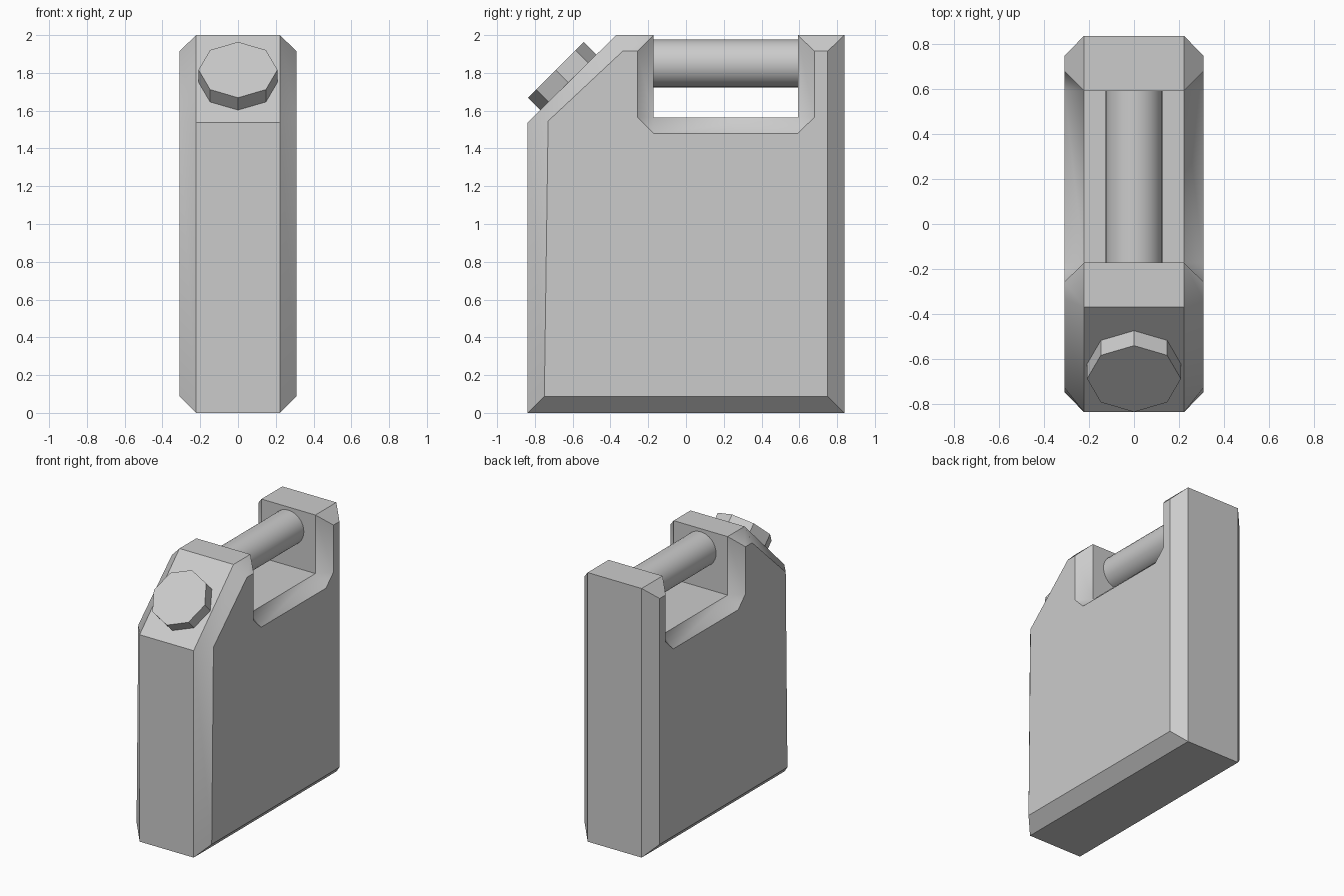
import bpy, bmesh, math
from mathutils import Matrix

if "Cube" in bpy.data.objects:
    bpy.data.objects.remove(bpy.data.objects["Cube"])

# (outer y, outer z, inner y, inner z): rim outline and inset side-panel outline
PROFILE = [
    (-0.838, 0.0, -0.75, 0.088), (0.838, 0.0, 0.75, 0.088),
    (0.838, 2.0, 0.75, 1.915), (0.592, 2.0, 0.68, 1.915),
    (0.592, 1.565, 0.68, 1.565), (0.592, 1.565, 0.592, 1.48),
    (-0.172, 1.565, -0.172, 1.48), (-0.172, 1.565, -0.257, 1.565),
    (-0.172, 2.0, -0.257, 1.915), (-0.37, 2.0, -0.335, 1.915),
    (-0.838, 1.538, -0.73, 1.545),
]
RIM_X, PANEL_X = 0.222, 0.309


def finish(name, bm, smooth):
    bmesh.ops.recalc_face_normals(bm, faces=bm.faces)
    mesh = bpy.data.meshes.new(name)
    bm.to_mesh(mesh)
    bm.free()
    obj = bpy.data.objects.new(name, mesh)
    bpy.context.collection.objects.link(obj)
    if smooth:
        bpy.ops.object.select_all(action='DESELECT')
        obj.select_set(True)
        bpy.context.view_layer.objects.active = obj
        bpy.ops.object.shade_smooth_by_angle(angle=math.radians(40))
    return obj


def can_body():
    bm = bmesh.new()
    cache = {}

    def vert(x, y, z):
        if (x, y, z) not in cache:
            cache[(x, y, z)] = bm.verts.new((x, y, z))
        return cache[(x, y, z)]

    def face(verts):
        verts = list(dict.fromkeys(verts))
        if len(verts) > 2:
            bm.faces.new(verts)

    # Cross-section rings: left panel, left rim, right rim, right panel
    rings = [
        [vert(-PANEL_X, c, d) for a, b, c, d in PROFILE],
        [vert(-RIM_X, a, b) for a, b, c, d in PROFILE],
        [vert(RIM_X, a, b) for a, b, c, d in PROFILE],
        [vert(PANEL_X, c, d) for a, b, c, d in PROFILE],
    ]
    n = len(PROFILE)
    for r, s in zip(rings, rings[1:]):
        for i in range(n):
            j = (i + 1) % n
            face([r[i], r[j], s[j], s[i]])
    face(rings[0])
    face(rings[3])
    finish("can_body", bm, True)


def cylinder(name, sides, radius, depth, center, tilt, smooth):
    bm = bmesh.new()
    bmesh.ops.create_cone(
        bm, cap_ends=True, segments=sides, radius1=radius, radius2=radius, depth=depth,
        matrix=Matrix.Translation(center) @ Matrix.Rotation(math.radians(tilt), 4, 'X'))
    finish(name, bm, smooth)


can_body()
# Grip bar between the two posts
cylinder("handle_bar", 32, 0.127, 0.768, (0, 0.21, 1.85), 90, True)
# Octagonal cap on the sloped shoulder
cylinder("spout_cap", 8, 0.209, 0.094, (0, -0.656, 1.783), 45, False)
